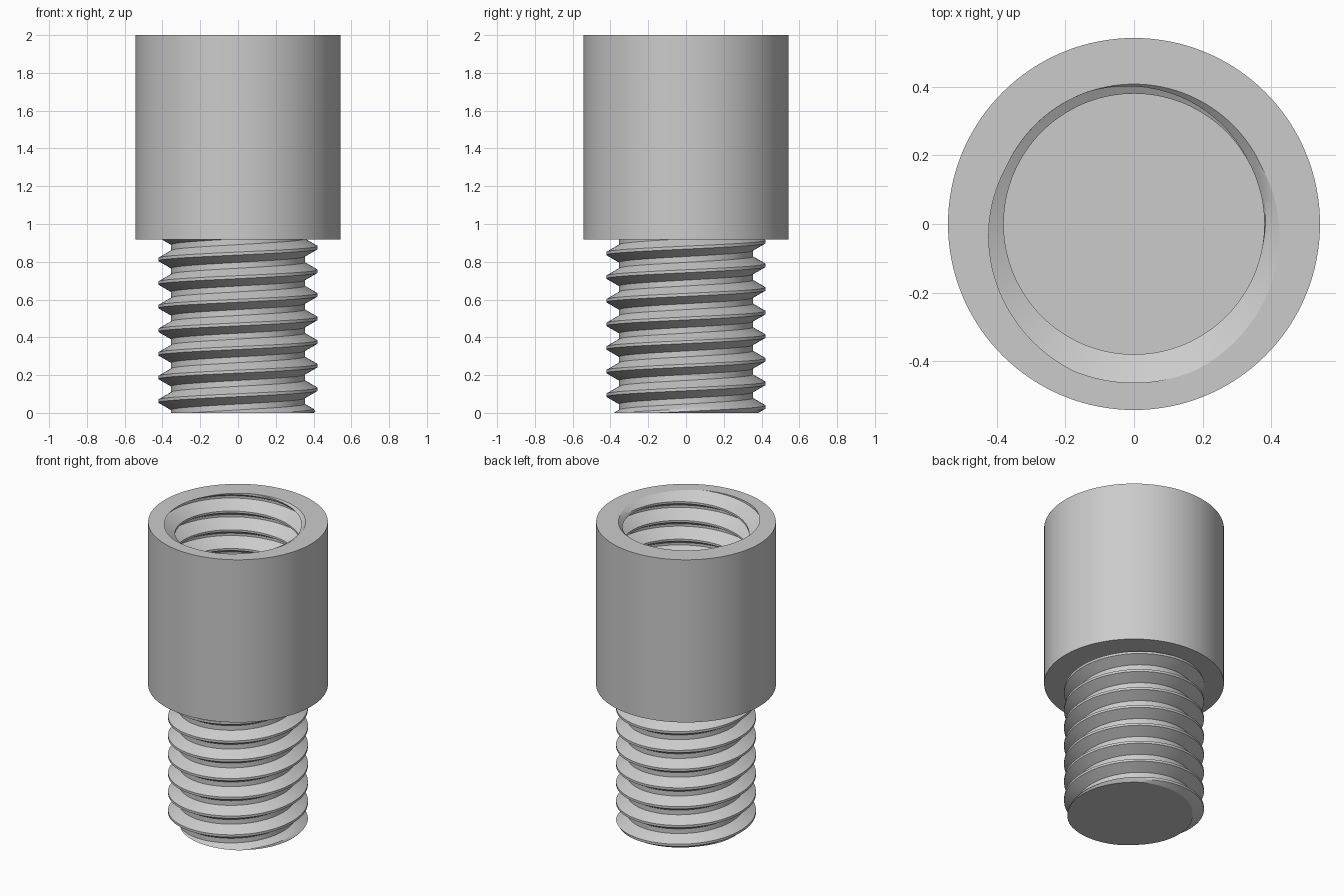
import bpy, bmesh, math

if "Cube" in bpy.data.objects:
    bpy.data.objects.remove(bpy.data.objects["Cube"])

SEG = 128            # facets around the axis
PITCH = 0.125
TOP, SHOULDER, FLOOR = 2.0, 0.917, 1.083
COLLAR_R = 0.5425


def plain(r, z):
    """One flat ring of the profile."""
    return [(r, z)] * (SEG + 1)


def thread(z0, z1, minor, major, offset, limit):
    """Helical rows of a 60 degree right-hand thread, cut flat at z0 and z1."""
    half = 1 / 16                                         # half the crest flat
    flank = (major - minor) / (math.tan(math.pi / 3) * PITCH)

    def radius(turn, z):
        u = ((z - offset) / PITCH - turn) % 1.0
        d = min(u, 1 - u)                                 # distance from crest
        t = min(max((d - half) / flank, 0), 1)
        return limit(major - t * (major - minor), z)

    steps = [-half, half]
    for f in (1 / 3, 2 / 3, 1):
        steps += [half + f * flank, 1 - half - f * flank]
    steps.sort()
    first = math.floor((z0 - offset) / PITCH) - 2
    last = math.ceil((z1 - offset) / PITCH) + 1
    rows = []
    for k in range(first, last + 1):
        for s in steps:
            row = []
            for i in range(SEG + 1):
                turn = i / SEG
                z = min(max(offset + PITCH * (k + s + turn), z0), z1)
                row.append((radius(turn, z), z))
            rows.append(row)
    return rows


# Male thread with a slightly broken lower edge
rod = thread(0, SHOULDER, 0.354, 0.422, 0.0, lambda r, z: min(r, 0.402 + z))
# Female thread with a small lead-in at the mouth
socket = thread(FLOOR, TOP, 0.38, 0.463, TOP - 0.75 * PITCH,
                lambda r, z: max(r, 0.408 - (TOP - z)))

# Closed skin from the rod end, over the collar, down into the socket
rows = [plain(0, 0)] + rod
rows += [plain(COLLAR_R, SHOULDER), plain(COLLAR_R, TOP)]
rows += socket[::-1] + [plain(0, FLOOR)]

bm = bmesh.new()
grid = []
for row in rows:
    ring = []
    for i, (r, z) in enumerate(row):
        a = 2 * math.pi * (i % SEG) / SEG
        ring.append(bm.verts.new((r * math.cos(a), r * math.sin(a), z)))
    grid.append(ring)
for low, high in zip(grid, grid[1:]):
    for i in range(SEG):
        bm.faces.new((low[i], low[i + 1], high[i + 1], high[i]))
bmesh.ops.remove_doubles(bm, verts=bm.verts, dist=1e-5)
bmesh.ops.recalc_face_normals(bm, faces=bm.faces)

mesh = bpy.data.meshes.new("threaded_adapter")
bm.to_mesh(mesh)
bm.free()
body = bpy.data.objects.new("threaded_adapter", mesh)
bpy.context.collection.objects.link(body)

# Single grey finish
grey = bpy.data.materials.new("grey_metal")
grey.diffuse_color = (0.6, 0.6, 0.6, 1)
grey.use_nodes = True
grey.node_tree.nodes["Principled BSDF"].inputs["Base Color"].default_value = grey.diffuse_color
mesh.materials.append(grey)

bpy.context.view_layer.objects.active = body
body.select_set(True)
bpy.ops.object.shade_smooth_by_angle(angle=math.radians(25))
